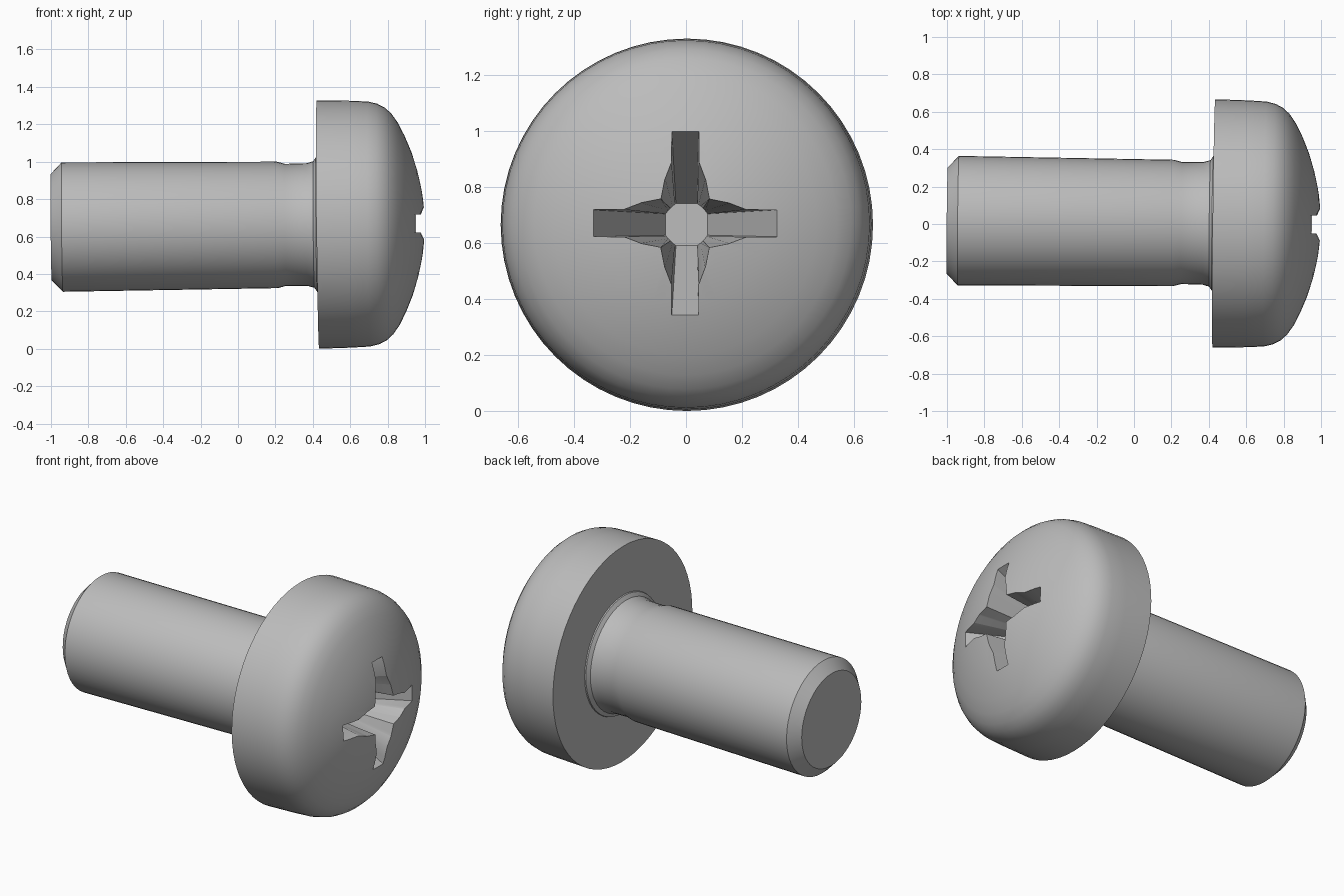
import bpy, bmesh, math
from mathutils import Matrix, Vector

if "Cube" in bpy.data.objects:
    bpy.data.objects.remove(bpy.data.objects["Cube"])

steel = bpy.data.materials.new("steel_grey")
steel.diffuse_color = (0.5, 0.5, 0.5, 1)
steel.use_nodes = True
steel.node_tree.nodes["Principled BSDF"].inputs["Base Color"].default_value = steel.diffuse_color

# The screw axis leans very slightly, pivoting inside the head
PIVOT = Vector((0.7, 0, 0.667))
LEAN = Vector((1, 0, 0)).rotation_difference(Vector((1, -0.011, 0.010))).to_matrix().to_4x4()
PLACE = Matrix.Translation(PIVOT) @ LEAN @ Matrix.Translation((-0.7, 0, 0))


def finish(name, bm):
    bmesh.ops.recalc_face_normals(bm, faces=bm.faces)
    bm.transform(PLACE)
    me = bpy.data.meshes.new(name)
    bm.to_mesh(me)
    bm.free()
    me.materials.append(steel)
    ob = bpy.data.objects.new(name, me)
    bpy.context.collection.objects.link(ob)
    return ob


def loft(name, rings):
    """Skin a list of equal-length point rings and cap both ends."""
    bm = bmesh.new()
    vs = [[bm.verts.new(p) for p in ring] for ring in rings]
    n = len(vs[0])
    for a, b in zip(vs, vs[1:]):
        for i in range(n):
            j = (i + 1) % n
            bm.faces.new((a[i], a[j], b[j], b[i]))
    bm.faces.new(vs[0])
    bm.faces.new(vs[-1])
    return finish(name, bm)


def lathe(name, profile, n=64):
    """Turn (x, radius) points around the x axis."""
    angles = [2 * math.pi * i / n for i in range(n)]
    return loft(name, [[(x, r * math.cos(a), r * math.sin(a)) for a in angles]
                       for x, r in profile])


def cross(x, quarter):
    """Repeat a quarter outline four times around the axis."""
    pts = []
    for k in range(4):
        c, s = round(math.cos(k * math.pi / 2)), round(math.sin(k * math.pi / 2))
        pts += [(x, y * c - z * s, y * s + z * c) for y, z in quarter]
    return pts


def smooth(ob, angle):
    bpy.ops.object.select_all(action='DESELECT')
    ob.select_set(True)
    bpy.context.view_layer.objects.active = ob
    bpy.ops.object.shade_smooth_by_angle(angle=math.radians(angle))


# Domed pan head
head = lathe("head", [(0.427, 0.664), (0.60, 0.66), (0.70, 0.655), (0.75, 0.643),
                      (0.79, 0.622), (0.825, 0.59), (0.86, 0.54), (0.895, 0.47),
                      (0.93, 0.385), (0.96, 0.29), (0.985, 0.18), (1.0, 0.08),
                      (1.004, 0.02)])

# Tapered cross recess
mouth = [(0.385, 0.05), (0.24, 0.05), (0.17, 0.075), (0.09, 0.09),
         (0.075, 0.17), (0.05, 0.24), (0.05, 0.385)]
floor = [(0.075, 0.038), (0.072, 0.042), (0.066, 0.05), (0.058, 0.058),
         (0.05, 0.066), (0.042, 0.072), (0.038, 0.075)]
cutter = loft("recess_cutter", [cross(0.5, floor), cross(1.05, mouth)])
cutter.hide_render = True

cut = head.modifiers.new("recess", 'BOOLEAN')
cut.object = cutter
cut.operation = 'DIFFERENCE'
cut.solver = 'EXACT'
bpy.context.view_layer.objects.active = head
bpy.ops.object.modifier_apply(modifier=cut.name)
bpy.data.objects.remove(cutter)
smooth(head, 25)

# Shank with chamfered tip, undercut neck and fillet against the head
shank = lathe("shank", [(-0.999, 0.284), (-0.94, 0.346), (0.21, 0.338),
                        (0.255, 0.326), (0.37, 0.328), (0.405, 0.338),
                        (0.42, 0.36), (0.435, 0.365)], 48)
smooth(shank, 25)
